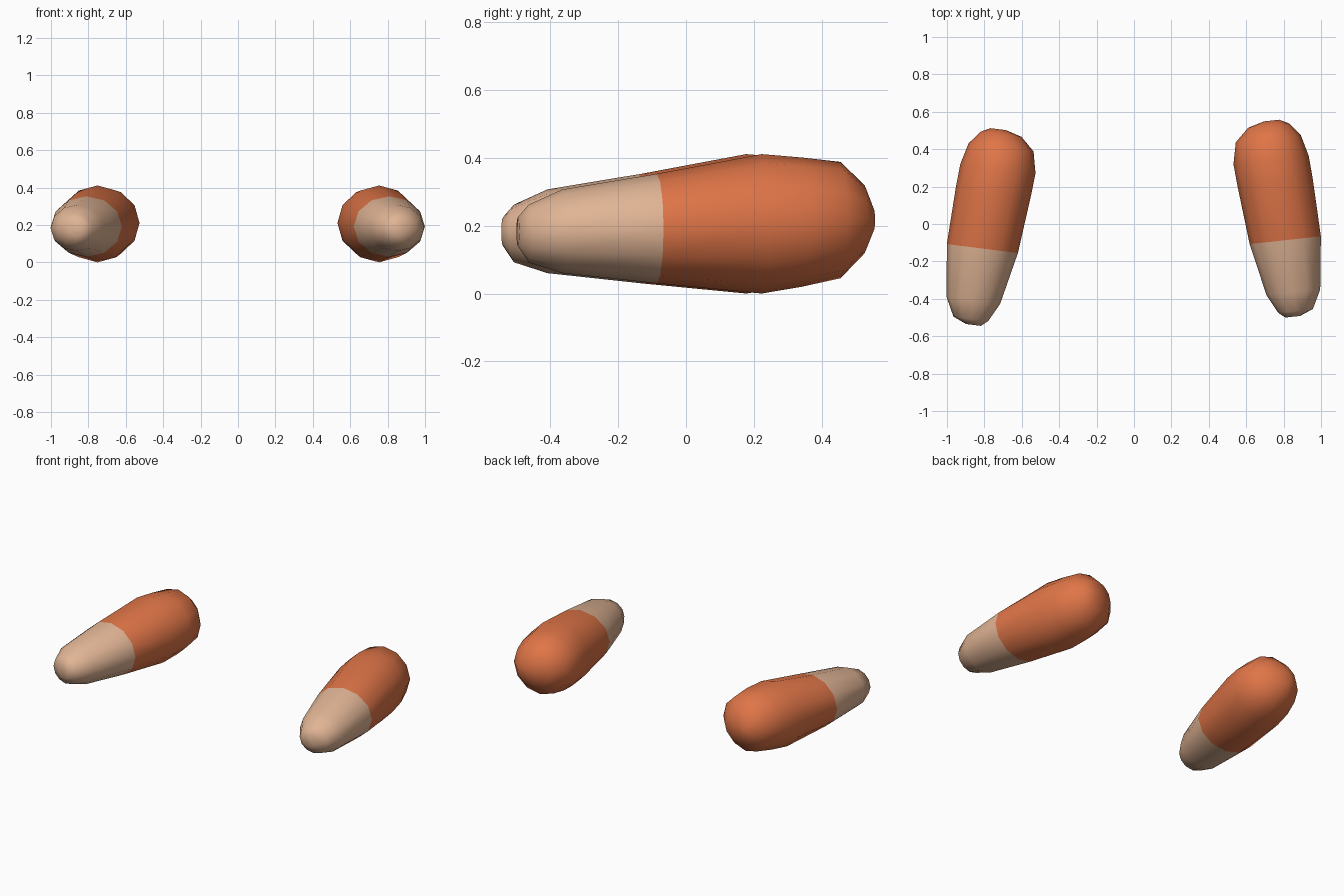
import bpy, bmesh, math

if "Cube" in bpy.data.objects:
    bpy.data.objects.remove(bpy.data.objects["Cube"])

SIDES = 12
# cross-sections from toe to heel: along, inner edge, outer edge, bottom, top
SECTIONS = [
    (-0.525, -0.030, 0.050, 0.140, 0.225),
    (-0.495, -0.065, 0.122, 0.092, 0.262),
    (-0.395, -0.117, 0.172, 0.060, 0.307),
    (-0.114, -0.177, 0.206, 0.030, 0.353),
    (0.200, -0.208, 0.196, 0.000, 0.411),
    (0.320, -0.217, 0.188, 0.020, 0.401),
    (0.435, -0.192, 0.158, 0.045, 0.388),
    (0.505, -0.118, 0.102, 0.118, 0.320),
    (0.530, -0.030, 0.052, 0.185, 0.250),
]
TOE_SECTIONS = 3  # bands before this section are the pale toe


def material(name, color):
    m = bpy.data.materials.new(name)
    m.diffuse_color = (*color, 1)
    m.use_nodes = True
    m.node_tree.nodes["Principled BSDF"].inputs["Base Color"].default_value = m.diffuse_color
    return m


orange = material("orange", (0.74, 0.178, 0.064))
tan = material("tan", (0.75, 0.46, 0.30))


def foot(name, side, location, angle):
    bm = bmesh.new()
    rings = []
    for along, inner, outer, low, high in SECTIONS:
        ring = []
        for i in range(SIDES):
            a = 2 * math.pi * i / SIDES
            x = (inner + outer) / 2 + math.cos(a) * (outer - inner) / 2
            z = (low + high) / 2 + math.sin(a) * (high - low) / 2
            ring.append(bm.verts.new((side * x, along, z)))
        rings.append(ring)
    # skin between the sections, toe bands tan and the rest orange
    for k in range(len(rings) - 1):
        for i in range(SIDES):
            j = (i + 1) % SIDES
            f = bm.faces.new((rings[k][i], rings[k][j],
                              rings[k + 1][j], rings[k + 1][i]))
            f.material_index = 1 if k < TOE_SECTIONS else 0
    # end caps
    bm.faces.new(rings[0]).material_index = 1
    bm.faces.new(rings[-1]).material_index = 0
    bmesh.ops.recalc_face_normals(bm, faces=bm.faces)
    for f in bm.faces:
        f.smooth = True
    mesh = bpy.data.meshes.new(name)
    bm.to_mesh(mesh)
    bm.free()
    mesh.materials.append(orange)
    mesh.materials.append(tan)
    ob = bpy.data.objects.new(name, mesh)
    ob.location = location
    ob.rotation_euler.z = math.radians(angle)
    bpy.context.collection.objects.link(ob)


# toes point slightly outward
foot("left_foot", -1, (-0.782, -0.02, 0), -7.2)
foot("right_foot", 1, (0.782, 0.025, 0), 6.2)
